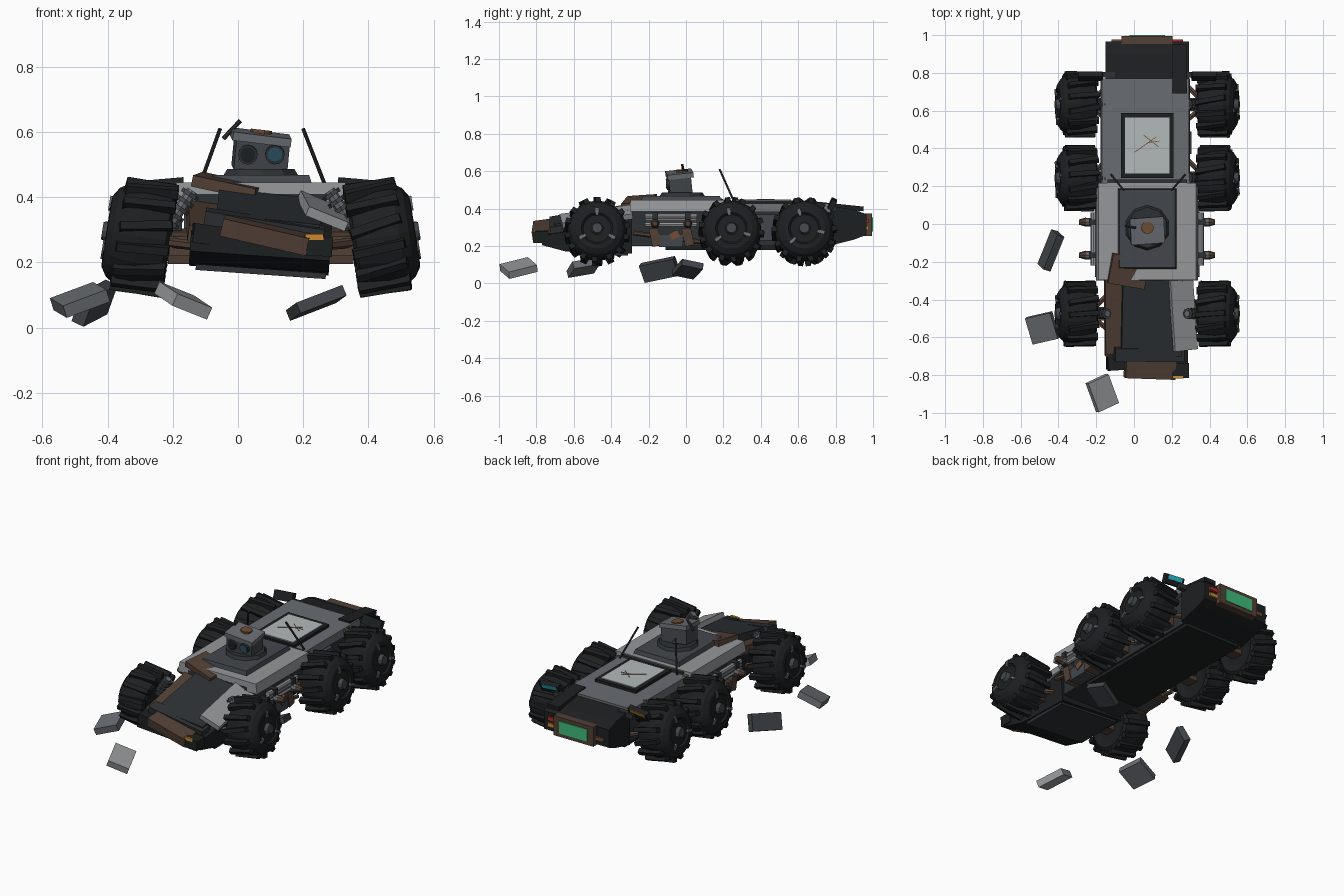
import bpy, bmesh, math
from math import radians, pi, sin, cos
from mathutils import Matrix, Vector, Euler

if "Cube" in bpy.data.objects:
    bpy.data.objects.remove(bpy.data.objects["Cube"])

CX = 0.07  # vehicle centre line, the rubble lies off to the left


def mat(name, *rgb):
    m = bpy.data.materials.new(name)
    m.diffuse_color = (*rgb, 1)
    m.use_nodes = True
    m.node_tree.nodes["Principled BSDF"].inputs["Base Color"].default_value = m.diffuse_color
    return m


BLACK = mat("rubber", 0.012, 0.014, 0.015)
DARK = mat("charcoal", 0.026, 0.031, 0.036)
GREY = mat("mid_grey", 0.14, 0.15, 0.165)
LIGHT = mat("light_grey", 0.30, 0.31, 0.32)
STEEL = mat("slate", 0.055, 0.063, 0.072)
RUST = mat("rust", 0.085, 0.052, 0.036)
COPPER = mat("copper", 0.16, 0.075, 0.035)
ORANGE = mat("orange", 0.6, 0.25, 0.03)
GREEN = mat("green", 0.05, 0.5, 0.2)
RED = mat("red", 0.4, 0.03, 0.02)
CYAN = mat("cyan", 0.03, 0.6, 0.75)
GLASS = mat("lens", 0.02, 0.07, 0.1)
PANEL = mat("pane", 0.45, 0.49, 0.49)


def add(name, bm, m, matrix=None):
    bmesh.ops.recalc_face_normals(bm, faces=bm.faces)
    me = bpy.data.meshes.new(name)
    bm.to_mesh(me)
    bm.free()
    me.materials.append(m)
    return place(name, me, matrix or Matrix())


def place(name, me, matrix):
    o = bpy.data.objects.new(name, me)
    bpy.context.collection.objects.link(o)
    o.matrix_world = matrix
    return o


def box_into(bm, size, matrix=Matrix(), taper=(1, 1)):
    for v in bmesh.ops.create_cube(bm, size=1)["verts"]:
        if v.co.z > 0:
            v.co.x *= taper[0]
            v.co.y *= taper[1]
        v.co = matrix @ Vector(a * b for a, b in zip(v.co, size))


def box(name, loc, size, m, rot=(0, 0, 0), taper=(1, 1)):
    bm = bmesh.new()
    box_into(bm, size, taper=taper)
    R = Euler([radians(a) for a in rot]).to_matrix().to_4x4()
    return add(name, bm, m, Matrix.Translation(loc) @ R)


def rod(name, a, b, r, m, seg=8, r2=None):
    a, b = Vector(a), Vector(b)
    bm = bmesh.new()
    bmesh.ops.create_cone(bm, cap_ends=True, segments=seg, radius1=r,
                          radius2=r if r2 is None else r2, depth=(b - a).length)
    R = (b - a).to_track_quat('Z', 'Y').to_matrix().to_4x4()
    return add(name, bm, m, Matrix.Translation((a + b) / 2) @ R)


def prism(name, profile, half, m, matrix=None):
    """Side profile (y, z) extruded across x."""
    bm = bmesh.new()
    f = bm.faces.new([bm.verts.new((-half, y, z)) for y, z in profile])
    g = bmesh.ops.extrude_face_region(bm, geom=[f])["geom"]
    bmesh.ops.translate(bm, vec=(2 * half, 0, 0), verts=[v for v in g if isinstance(v, bmesh.types.BMVert)])
    return add(name, bm, m, matrix or Matrix.Translation((CX, 0, 0)))


# --- hull ---
prism("main_hull", [(-0.3, 0.2), (0.78, 0.2), (0.78, 0.40), (-0.3, 0.41)], 0.2, DARK)
roll = Matrix.Translation((CX, 0, 0.27)) @ Matrix.Rotation(radians(4), 4, 'Y') @ Matrix.Translation((0, 0, -0.27))
prism("front_hull", [(-0.29, 0.36), (-0.66, 0.29), (-0.77, 0.27), (-0.77, 0.22), (-0.64, 0.185), (-0.29, 0.175)],
      0.215, BLACK, roll)
prism("tail_hull", [(0.76, 0.415), (0.9, 0.395), (0.965, 0.37), (0.965, 0.26), (0.9, 0.235), (0.76, 0.2)], 0.222, BLACK)
box("belly_plate_front", (CX, -0.46, 0.172), (0.4, 0.3, 0.018), DARK, (0, 4, 0))
box("belly_plate_rear", (CX, 0.33, 0.19), (0.38, 0.88, 0.02), BLACK)

# --- deck ---
box("mid_deck", (CX, -0.04, 0.415), (0.54, 0.52, 0.06), LIGHT, taper=(0.96, 0.99))
box("rear_deck", (0.06, 0.485, 0.405), (0.475, 0.57, 0.045), GREY, taper=(0.97, 1))
box("deck_seam", (CX, 0.225, 0.425), (0.42, 0.02, 0.03), DARK)
box("hood", (0.095, -0.495, 0.35), (0.32, 0.42, 0.045), DARK, (11, 6, 0))
box("hood_left_plate", (-0.085, -0.49, 0.32), (0.14, 0.42, 0.05), RUST, (11, 8, 2))
box("hood_right_plate", (0.26, -0.48, 0.358), (0.13, 0.38, 0.03), LIGHT, (8, 22, 7))
box("hood_patch", (-0.03, -0.25, 0.435), (0.2, 0.16, 0.035), RUST, (4, 12, -10))
box("nose_plate", (0.085, -0.76, 0.285), (0.27, 0.115, 0.055), RUST, (8, 13, -2))
box("nose_crossbar", (0.08, -0.69, 0.305), (0.37, 0.07, 0.06), DARK, (10, 9, 0))
box("nose_left_lamp", (-0.095, -0.73, 0.285), (0.09, 0.09, 0.06), BLACK, (0, 8, 4))
box("nose_right_lamp", (0.245, -0.775, 0.25), (0.09, 0.08, 0.06), BLACK, (0, 4, 0))
box("headlight", (0.235, -0.812, 0.278), (0.055, 0.014, 0.018), ORANGE)
box("tail_patch", (0.24, 0.82, 0.412), (0.08, 0.26, 0.025), BLACK, (-6, 0, 0))

# --- solar panel with cracks ---
box("panel_frame", (CX, 0.415, 0.432), (0.28, 0.345, 0.024), BLACK)
box("panel_pane", (CX, 0.415, 0.444), (0.235, 0.295, 0.01), PANEL)
for x, y, l, a in ((0.06, 0.42, 0.14, 35), (0.09, 0.44, 0.1, -38), (0.105, 0.435, 0.06, 8)):
    box("panel_crack", (x, y, 0.449), (l, 0.004, 0.003), COPPER, (0, 0, a))

# --- tail lights and screen ---
box("tail_frame", (CX, 0.967, 0.315), (0.27, 0.056, 0.12), RUST)
box("tail_screen", (CX, 0.994, 0.315), (0.19, 0.012, 0.075), GREEN)
for z, m in ((0.335, RED), (0.297, ORANGE)):
    box("tail_lamp", (0.23, 0.967, z), (0.06, 0.02, 0.022), m)
box("tail_lamp_left", (-0.09, 0.967, 0.3), (0.06, 0.02, 0.022), COPPER)
for s, m in ((1, CYAN), (-1, ORANGE)):
    box("rear_light_bar", (CX + s * 0.3, 0.782, 0.425), (0.13, 0.03, 0.055), BLACK, (-25, s * 5, 0))
    box("rear_light", (CX + s * 0.3, 0.799, 0.432), (0.1, 0.008, 0.026), m, (-25, s * 5, 0))
    box("light_bar_bracket", (CX + s * 0.22, 0.79, 0.4), (0.1, 0.03, 0.03), DARK)

# --- turret and camera head ---
box("turret_base", (CX, -0.025, 0.454), (0.315, 0.43, 0.03), STEEL, taper=(0.94, 0.96))
rod("turret_ring", (CX, -0.02, 0.465), (CX, -0.02, 0.487), 0.122, DARK, 10, 0.108)
rod("turret_neck", (CX, -0.02, 0.48), (CX, -0.02, 0.51), 0.05, BLACK, 8)
box("camera_head", (CX, -0.035, 0.535), (0.165, 0.12, 0.1), STEEL, (6, 5, 4))
box("camera_cap", (CX, -0.035, 0.584), (0.18, 0.14, 0.026), GREY, (6, 7, 4))
rod("camera_top_disc", (CX, -0.02, 0.59), (CX + 0.002, -0.02, 0.607), 0.033, COPPER, 10)
for x, m in ((0.03, BLACK), (0.113, GLASS)):
    rod("camera_bezel", (x, -0.08, 0.533), (x, -0.105, 0.53), 0.03, DARK, 12)
    rod("camera_lens", (x, -0.1, 0.53), (x, -0.108, 0.53), 0.023, m, 12)
rod("head_aerial", (-0.045, -0.01, 0.58), (0.007, -0.02, 0.635), 0.007, DARK, 6)
rod("right_aerial", (0.27, 0.26, 0.43), (0.2, 0.18, 0.61), 0.006, DARK, 6)
rod("left_aerial", (-0.12, 0.26, 0.43), (-0.055, 0.18, 0.61), 0.006, DARK, 6)

# --- wheel meshes (axle along x, outside at +x) ---
SEG = 24
rings = [(-0.085, 0.09), (-0.095, 0.13), (-0.085, 0.148), (0.0, 0.16), (0.05, 0.157),
         (0.08, 0.138), (0.098, 0.11), (0.1, 0.085), (0.09, 0.075), (0.09, 0.03)]
bm = bmesh.new()
loops = [[bm.verts.new((x, r * cos(2 * pi * i / SEG), r * sin(2 * pi * i / SEG))) for i in range(SEG)]
         for x, r in rings]
for a, b in zip(loops, loops[1:]):
    for i in range(SEG):
        j = (i + 1) % SEG
        bm.faces.new((a[i], a[j], b[j], b[i]))
bm.faces.new(loops[0])
bm.faces.new(loops[-1])
parts = [("tyre", bm, BLACK)]
bm = bmesh.new()
for i in range(14):  # one long bar lug, slightly skewed
    T = Matrix.Translation((-0.018, 0, 0.16)) @ Matrix.Rotation(radians(10 if i % 2 else 4), 4, 'Z')
    box_into(bm, (0.165, 0.03, 0.03), Matrix.Rotation(2 * pi * i / 14, 4, 'X') @ T, (0.96, 0.85))
parts.append(("tread", bm, BLACK))
bm = bmesh.new()
bmesh.ops.create_cone(bm, cap_ends=True, segments=10, radius1=0.036, radius2=0.027, depth=0.03,
                      matrix=Matrix.Translation((0.098, 0, 0)) @ Matrix.Rotation(pi / 2, 4, 'Y'))
parts.append(("hub", bm, STEEL))
bm = bmesh.new()
for i in range(3):
    box_into(bm, (0.012, 0.016, 0.04), Matrix.Rotation(2 * pi * i / 3, 4, 'X')
             @ Matrix.Translation((0.099, 0, 0.09)))
parts.append(("spoke", bm, GREY))
wheel_meshes = []
for n, b, m in parts:
    o = add(n, b, m)
    wheel_meshes.append((n, o.data))
    bpy.data.objects.remove(o)

# --- wheels, arms and shock absorbers ---
for k, y in enumerate((-0.475, 0.243, 0.633)):
    for s in (1, -1):
        X = lambda d: CX + s * d
        M = (Matrix.Translation((X(0.375), y, 0.28)) @ Matrix.Rotation(radians(-9 * s), 4, 'Y')
             @ Matrix.Rotation(0 if s > 0 else pi, 4, 'Z') @ Matrix.Rotation(0.15 * k, 4, 'X'))
        for n, me in wheel_meshes:
            place(f"wheel_{n}", me, M)
        box("axle_block", (X(0.26), y, 0.25), (0.13, 0.07, 0.06), RUST)
        for dy in (-0.1, 0.12):
            rod("suspension_arm", (X(0.19), y + dy, 0.25), (X(0.31), y, 0.265), 0.015, RUST, 6)
        top, low = Vector((X(0.21), y, 0.42)), Vector((X(0.285), y, 0.31))
        rod("shock_core", top, low, 0.018, GREY, 8)
        for t in (0.05, 0.25, 0.45, 0.65, 0.85):
            p = top.lerp(low, t)
            rod("shock_coil", p, p + (low - top) * 0.1, 0.029, STEEL, 8)

# --- side machinery between the front and middle wheels ---
for s in (1, -1):
    X = lambda d: CX + s * d
    for i, z in enumerate((0.36, 0.338, 0.316)):
        rod("side_tank", (X(0.285), -0.22, z), (X(0.285), 0.06, z), 0.015, (LIGHT, GREY, LIGHT)[i], 8)
    for y in (0.01, -0.165):
        box("tank_clamp", (X(0.275), y, 0.337), (0.065, 0.03, 0.085), DARK)
        rod("side_stub", (X(0.27), y, 0.32), (X(0.33), y, 0.32), 0.022, GREY, 8)
        rod("side_cap", (X(0.325), y, 0.32), (X(0.36), y, 0.32), 0.024, RUST, 8, 0.014)
        box("side_bracket", (X(0.24), y, 0.25), (0.09, 0.05, 0.1), RUST, (12, 0, 0))
    box("side_box", (X(0.24), -0.08, 0.23), (0.08, 0.13, 0.07), STEEL)
    rod("side_pipe", (X(0.265), -0.28, 0.27), (X(0.265), 0.1, 0.22), 0.013, RUST, 6)
    box("side_skirt", (X(0.215), 0.43, 0.3), (0.04, 0.12, 0.14), STEEL)
box("side_lamp", (0.34, -0.06, 0.26), (0.03, 0.05, 0.04), COPPER, (25, 0, 0))

# --- loose rubble slabs ---
box("rubble_a", (-0.44, -0.14, 0.075), (0.042, 0.2, 0.1), STEEL, (12, 24, -17))
box("rubble_b", (-0.485, -0.55, 0.085), (0.145, 0.145, 0.04), GREY, (10, -20, 13))
box("rubble_c", (-0.168, -0.895, 0.083), (0.125, 0.165, 0.04), LIGHT, (14, 20, 25))
box("rubble_d", (0.24, 0.01, 0.076), (0.16, 0.12, 0.035), STEEL, (-12, -20, 20))
